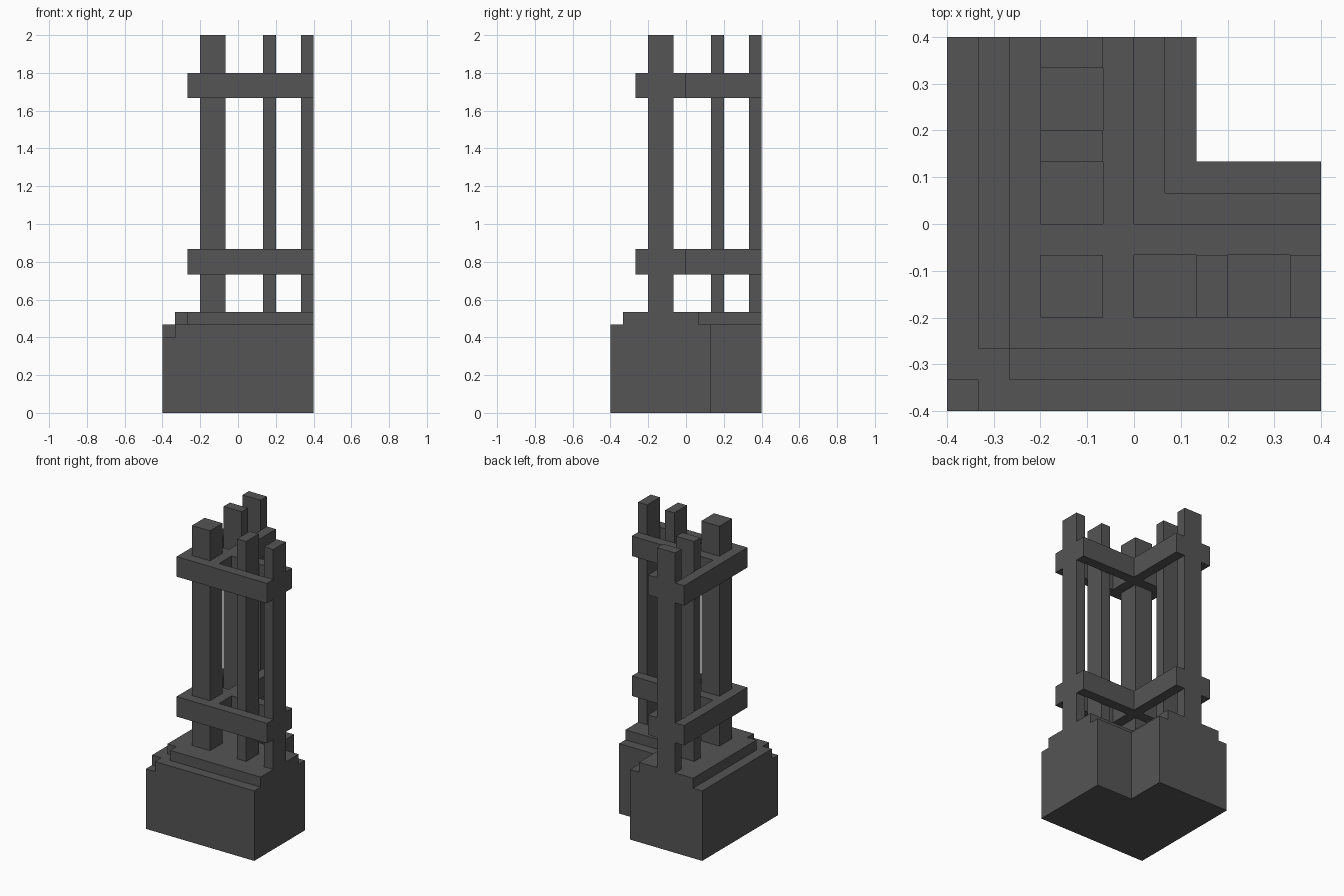
import bpy, bmesh

if "Cube" in bpy.data.objects:
    bpy.data.objects.remove(bpy.data.objects["Cube"])

U = 2 / 30  # block unit: the model is 12 x 12 x 30 units

stone = bpy.data.materials.new("dark grey")
stone.diffuse_color = (0.09, 0.09, 0.09, 1)
stone.use_nodes = True
stone.node_tree.nodes["Principled BSDF"].inputs["Base Color"].default_value = stone.diffuse_color


def prism(name, outline, z0, z1):
    """Extrude a plan outline (in units) from z0 to z1."""
    bm = bmesh.new()
    face = bm.faces.new([bm.verts.new((x * U, y * U, z0 * U)) for x, y in outline])
    top = bmesh.ops.extrude_face_region(bm, geom=[face])["geom"]
    bmesh.ops.translate(bm, vec=(0, 0, (z1 - z0) * U),
                        verts=[v for v in top if isinstance(v, bmesh.types.BMVert)])
    bmesh.ops.recalc_face_normals(bm, faces=bm.faces)
    me = bpy.data.meshes.new(name)
    bm.to_mesh(me)
    bm.free()
    me.materials.append(stone)
    ob = bpy.data.objects.new(name, me)
    bpy.context.collection.objects.link(ob)
    return ob


def rect(x0, y0, x1, y1):
    return [(x0, y0), (x1, y0), (x1, y1), (x0, y1)]


def corner_outline(a, b, notch=False):
    """L-shaped plan with outer side a and inner side b, arms ending at 6."""
    start = [(a, a + 1), (a + 1, a + 1), (a + 1, a)] if notch else [(a, a)]
    return start + [(6, a), (6, b), (b, b), (b, 6), (a, 6)]


# Stepped base, outer corner cut away at the top
prism("base_wall", corner_outline(-6, 2, True), 0, 7)
prism("base_corner", rect(-6, -6, -5, -5), 0, 6)
prism("base_cap", corner_outline(-5, 1, True), 7, 8)

# Upright posts: one square corner post, two slimmer ones on each arm
prism("corner_post", rect(-3, -3, -1, -1), 8, 30)
for s in (2, 5):
    prism("front_post", rect(s, -3, s + 1, -1), 8, 30)
    prism("side_post", rect(-3, s, -1, s + 1), 8, 30)

# Paired rails clasping the posts; the inner pair cross behind the corner post
cross = [(-3, -1), (-1, -1), (-1, -3), (0, -3), (0, -1), (6, -1),
         (6, 0), (0, 0), (0, 6), (-1, 6), (-1, 0), (-3, 0)]
for label, z in (("lower", 11), ("upper", 25)):
    prism(label + "_outer_rail", corner_outline(-4, -3), z, z + 2)
    prism(label + "_inner_rail", cross, z, z + 2)
